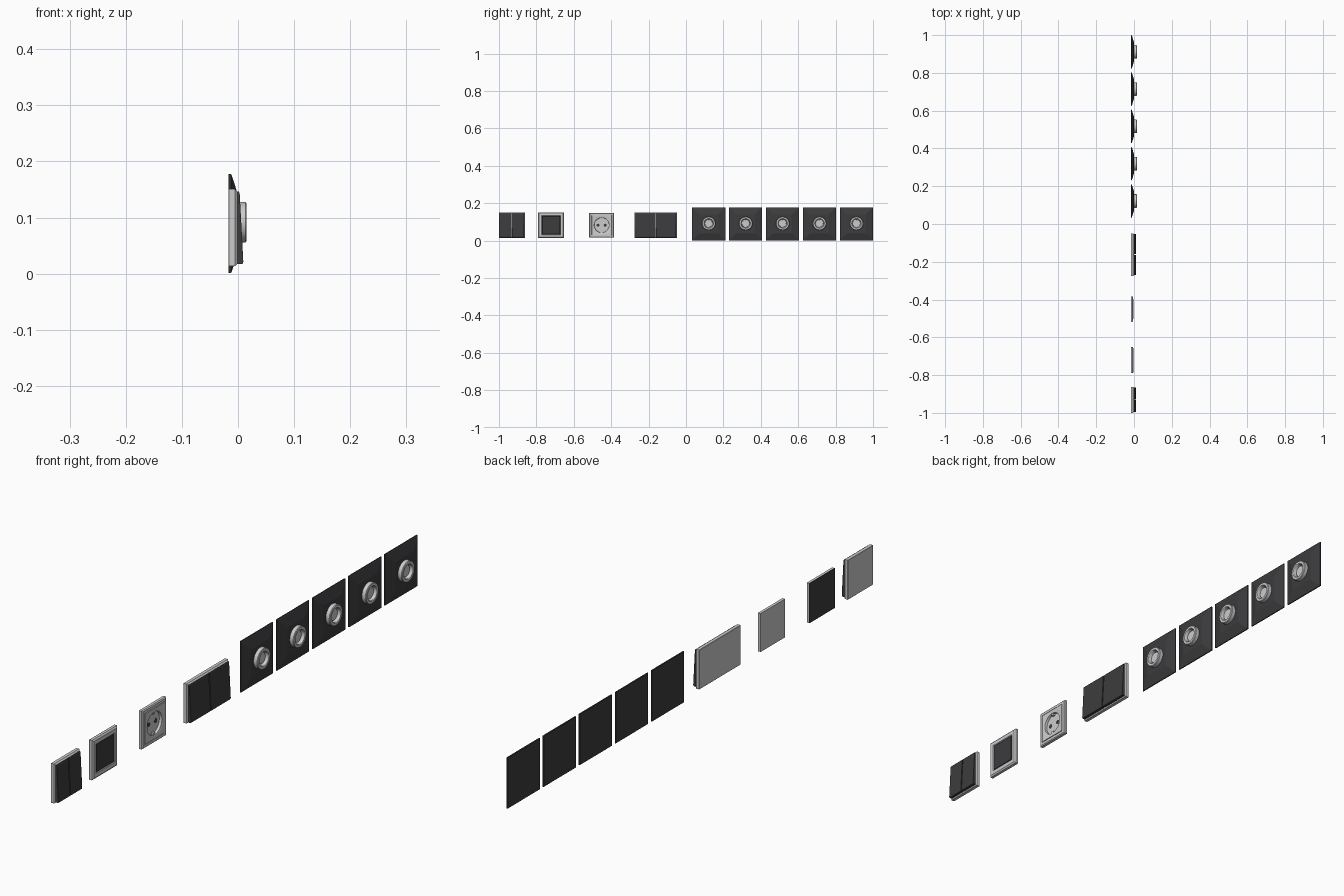
import bpy, bmesh, math

if "Cube" in bpy.data.objects:
    bpy.data.objects.remove(bpy.data.objects["Cube"])

dark = bpy.data.materials.new("dark_plastic")
dark.diffuse_color = (0.045, 0.045, 0.048, 1)
dark.use_nodes = True
dark.node_tree.nodes["Principled BSDF"].inputs["Base Color"].default_value = dark.diffuse_color


def finish(name, bm, mat=None, smooth=False):
    bmesh.ops.recalc_face_normals(bm, faces=bm.faces)
    me = bpy.data.meshes.new(name)
    bm.to_mesh(me)
    bm.free()
    ob = bpy.data.objects.new(name, me)
    bpy.context.collection.objects.link(ob)
    if mat:
        me.materials.append(mat)
    if smooth:
        bpy.ops.object.select_all(action='DESELECT')
        bpy.context.view_layer.objects.active = ob
        ob.select_set(True)
        bpy.ops.object.shade_smooth_by_angle(angle=math.radians(30))
    return ob


def rect(cy, cz, hy, hz, x):
    return [(x, cy + a * hy, cz + b * hz) for a, b in ((-1, -1), (1, -1), (1, 1), (-1, 1))]


def circle(cy, cz, r, x, n=48, square=False):
    pts = []
    for i in range(n):
        c, s = math.cos(2 * math.pi * i / n), math.sin(2 * math.pi * i / n)
        k = r / max(abs(c), abs(s)) if square else r
        pts.append((x, cy + c * k, cz + s * k))
    return pts


def loft(name, rings, mat=None, smooth=False, closed=False):
    """Skin a series of rings; cap both ends, or join last to first."""
    bm = bmesh.new()
    vs = [[bm.verts.new(p) for p in ring] for ring in rings]
    n = len(vs[0])
    for a, b in list(zip(vs, vs[1:])) + ([(vs[-1], vs[0])] if closed else []):
        for i in range(n):
            j = (i + 1) % n
            bm.faces.new((a[i], a[j], b[j], b[i]))
    if not closed:
        bm.faces.new(vs[0])
        bm.faces.new(vs[-1])
    return finish(name, bm, mat, smooth)


BACK, CZ = -0.017, 0.082


def rocker(name, y0, y1):
    # wedge tilted outwards at the bottom
    prof = [(-0.004, 0.147), (0.0015, 0.146), (0.003, 0.143),
            (0.0095, 0.021), (0.008, 0.017), (-0.004, 0.017)]
    loft(name, [[(x, y, z) for x, z in prof] for y in (y0, y1)], dark)


def double_switch(name, y0, y1):
    cy, hy, hz = (y0 + y1) / 2, (y1 - y0) / 2, 0.0685
    loft(name + "_frame", [rect(cy, CZ, hy - i, hz - i, x) for i, x in
                           ((0.001, BACK), (0, BACK + 0.001), (0, -0.005),
                            (0.004, -0.001), (0.009, -0.001))])
    rocker(name + "_left_rocker", y0 + 0.004, cy - 0.002)
    rocker(name + "_right_rocker", cy + 0.002, y1 - 0.004)


double_switch("small_switch", -1.0, -0.862)
double_switch("wide_switch", -0.275, -0.049)

# single switch: dark back plate, light frame, dark panel
cy, h = -0.721, 0.069
loft("panel_switch_back", [rect(cy, CZ, h, h, x) for x in (BACK, -0.0155)], dark)
loft("panel_switch_frame", [rect(cy, CZ, h - i, h - i, x) for i, x in
                            ((0, -0.0155), (0, -0.007), (0.005, -0.003), (0.018, -0.003),
                             (0.020, -0.005), (0.020, -0.0155))], closed=True)
loft("panel_switch_panel", [rect(cy, CZ, r, r, x) for r, x in
                            ((0.0485, -0.0155), (0.0485, -0.005), (0.047, -0.0035))], dark)

# wall socket: square frame running into a round recess
cy, h = -0.451, 0.0665
loft("socket_body", [circle(cy, CZ, h - i, x, square=True) for i, x in
                     ((0, BACK), (0, -0.007), (0.003, -0.004), (0.012, -0.004),
                      (0.0125, -0.0055), (0.0135, -0.0055), (0.014, -0.003))]
     + [circle(cy, CZ, r, x) for r, x in ((0.042, -0.003), (0.040, -0.004), (0.039, -0.013))],
     smooth=True)
for side, s in (("left", -1), ("right", 1)):
    loft(f"socket_{side}_hole", [circle(cy + s * 0.019, CZ, 0.008, x, 24)
                                 for x in (-0.0135, -0.0126)], dark)
for side, s in (("lower", -1), ("upper", 1)):
    loft(f"socket_{side}_clip", [rect(cy, CZ + s * 0.036, 0.005, 0.004, x)
                                 for x in (-0.0135, -0.005)])

# five rotary dimmers: bevelled plate with dished knob
CZ2, H = 0.0895, 0.0885
for k in range(5):
    cy = 0.1215 + k * 0.1975
    loft(f"dimmer_plate_{k + 1}", [rect(cy, CZ2, r, r, x) for r, x in
                                   ((H - 0.001, BACK), (H, BACK + 0.001), (H, -0.0125),
                                    (H - 0.003, -0.011), (0.054, -0.001), (0.051, 0.0))], dark)
    loft(f"dimmer_knob_{k + 1}", [circle(cy, CZ2 + 0.002, r, x) for r, x in
                                  ((0.036, -0.002), (0.036, 0.013), (0.034, 0.015),
                                   (0.026, 0.015), (0.024, 0.013), (0.022, 0.002),
                                   (0.020, 0.002), (0.0195, 0.006), (0.018, 0.007))], smooth=True)
